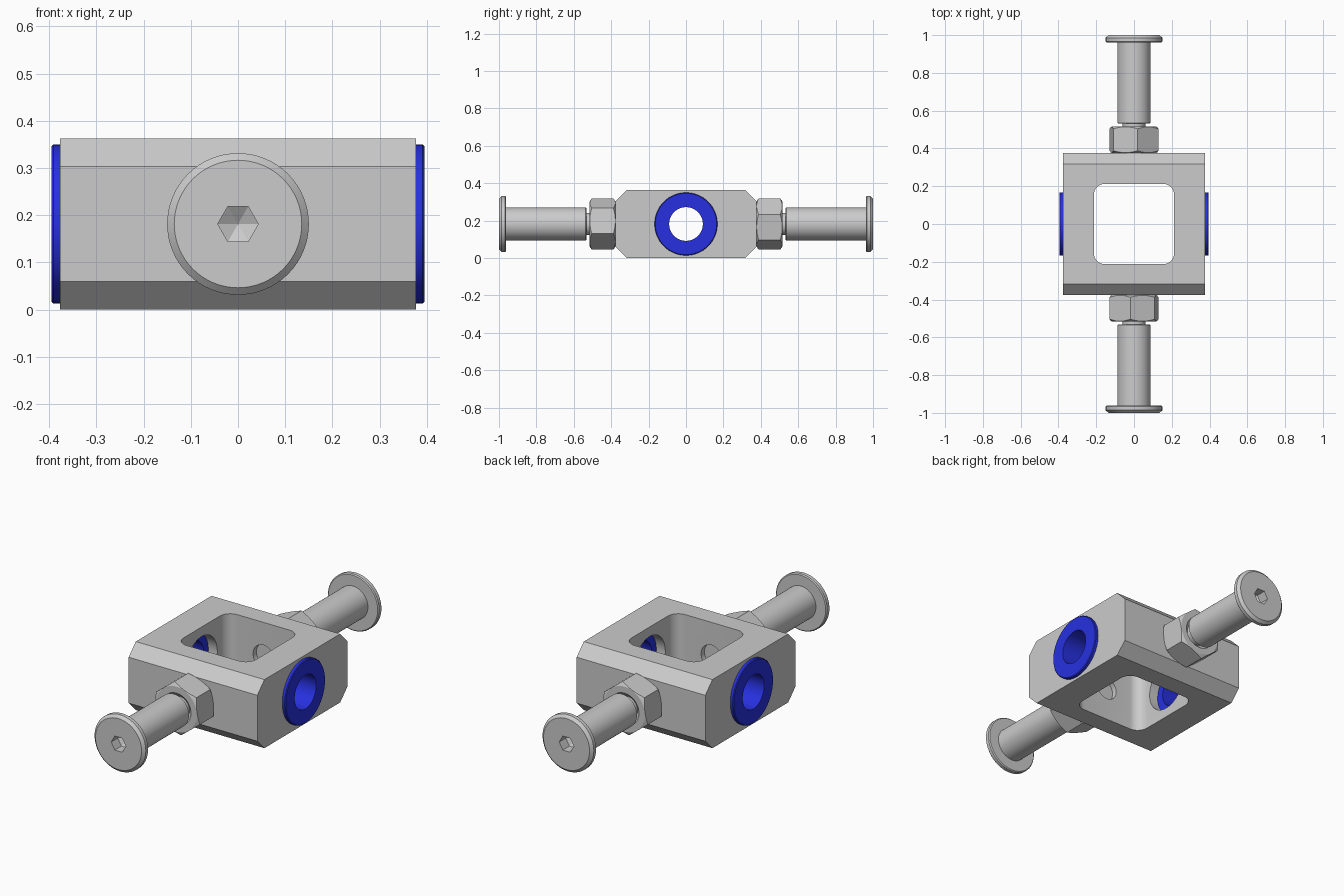
import bpy, bmesh
from math import cos, sin, pi, radians
from mathutils import Matrix

if "Cube" in bpy.data.objects:
    bpy.data.objects.remove(bpy.data.objects["Cube"])

ZC = 0.1815  # height of the screw and bushing axes


def finish(bm, name, matrix=Matrix()):
    bmesh.ops.remove_doubles(bm, verts=bm.verts, dist=1e-5)
    bmesh.ops.transform(bm, matrix=matrix, verts=bm.verts)
    bmesh.ops.recalc_face_normals(bm, faces=bm.faces)
    me = bpy.data.meshes.new(name)
    bm.to_mesh(me)
    bm.free()
    ob = bpy.data.objects.new(name, me)
    bpy.context.collection.objects.link(ob)
    return ob


def axis(name, side):
    """Maps local z to the outward x or y direction at axis height."""
    rot = Matrix.Rotation(side * pi / 2, 4, 'Y') if name == 'X' else Matrix.Rotation(-side * pi / 2, 4, 'X')
    return Matrix.Translation((0, 0, ZC)) @ rot


def lathe(name, profile, matrix, n=64, start=0.0, closed=False):
    """Revolves (radius, height) points; n=6 gives hexagonal parts."""
    bm = bmesh.new()
    rings = [[bm.verts.new((r * cos(start + 2 * pi * i / n), r * sin(start + 2 * pi * i / n), h))
              for i in range(n)] for r, h in profile]
    pairs = list(zip(rings, rings[1:]))
    if closed:
        pairs.append((rings[-1], rings[0]))
    for a, b in pairs:
        for i in range(n):
            j = (i + 1) % n
            bm.faces.new((a[i], a[j], b[j], b[i]))
    return finish(bm, name, matrix)


def activate(ob):
    bpy.ops.object.select_all(action='DESELECT')
    ob.select_set(True)
    bpy.context.view_layer.objects.active = ob


def boolean(ob, cutter, op='DIFFERENCE'):
    activate(ob)
    mod = ob.modifiers.new('cut', 'BOOLEAN')
    mod.operation, mod.object, mod.solver = op, cutter, 'EXACT'
    bpy.ops.object.modifier_apply(modifier=mod.name)
    bpy.data.objects.remove(cutter)


def smooth(ob):
    activate(ob)
    bpy.ops.object.shade_smooth_by_angle(angle=radians(25))


def rod(r, a, b):
    return [(0, a), (r, a), (r, b), (0, b)]


# Block: chamfered section extruded along x
bm = bmesh.new()
section = [(-0.317, 0), (0.317, 0), (0.377, 0.06), (0.377, 0.303),
           (0.317, 0.363), (-0.317, 0.363), (-0.377, 0.303), (-0.377, 0.06)]
face = bm.faces.new([bm.verts.new((-0.377, y, z)) for y, z in section])
ext = bmesh.ops.extrude_face_region(bm, geom=[face])
bmesh.ops.translate(bm, vec=(0.754, 0, 0), verts=[v for v in ext['geom'] if isinstance(v, bmesh.types.BMVert)])
block = finish(bm, 'block')

# Window with rounded corners
bm = bmesh.new()
bmesh.ops.create_cube(bm, size=1, matrix=Matrix.Translation((0, 0, ZC)) @ Matrix.Diagonal((0.426, 0.426, 1, 1)))
upright = [e for e in bm.edges if abs(e.verts[0].co.z - e.verts[1].co.z) > 0.5]
bmesh.ops.bevel(bm, geom=upright, offset=0.06, segments=8, profile=0.5, affect='EDGES')
boolean(block, finish(bm, 'window_cutter'))

# Cross bores for the bushings and the screws
boolean(block, lathe('bore_cutter', rod(0.131, -0.6, 0.6), axis('X', 1)))
boolean(block, lathe('screw_cutter', rod(0.061, -0.6, 0.6), axis('Y', 1)))
smooth(block)

blue = bpy.data.materials.new('blue')
blue.diffuse_color = (0.02, 0.03, 0.75, 1)
blue.use_nodes = True
blue.node_tree.nodes["Principled BSDF"].inputs["Base Color"].default_value = blue.diffuse_color

for side, tag in ((-1, 'a'), (1, 'b')):
    # Flanged bushing
    bush = lathe('bushing_' + tag, [(0.09, 0.265), (0.13, 0.265), (0.13, 0.377), (0.168, 0.377),
                                    (0.168, 0.391), (0.164, 0.395), (0.09, 0.395)],
                 axis('X', side), closed=True)
    bush.data.materials.append(blue)
    smooth(bush)

    # Shoulder screw with hex socket
    m = axis('Y', side)
    screw = lathe('screw_' + tag, [(0, 0.24), (0.06, 0.24), (0.06, 0.532), (0.084, 0.532), (0.088, 0.536),
                                   (0.088, 0.962), (0.145, 0.962), (0.15, 0.967), (0.15, 0.986),
                                   (0.135, 1.0), (0, 1.0)], m)
    boolean(screw, lathe('socket_cutter', [(0, 1.1), (0.043, 1.1), (0.043, 0.945), (0, 0.92)], m, n=6))
    smooth(screw)

    # Lock nut: hexagon with turned chamfers and countersunk bore
    nut = lathe('lock_nut_' + tag, rod(0.139, 0.377, 0.515), m, n=6, start=radians(98))
    boolean(nut, lathe('chamfer_cutter', [(0.0602, 0.377), (0.119, 0.377), (0.142, 0.39), (0.142, 0.502),
                                          (0.119, 0.515), (0.085, 0.515), (0.0602, 0.492)],
                       m, closed=True), 'INTERSECT')
    smooth(nut)
